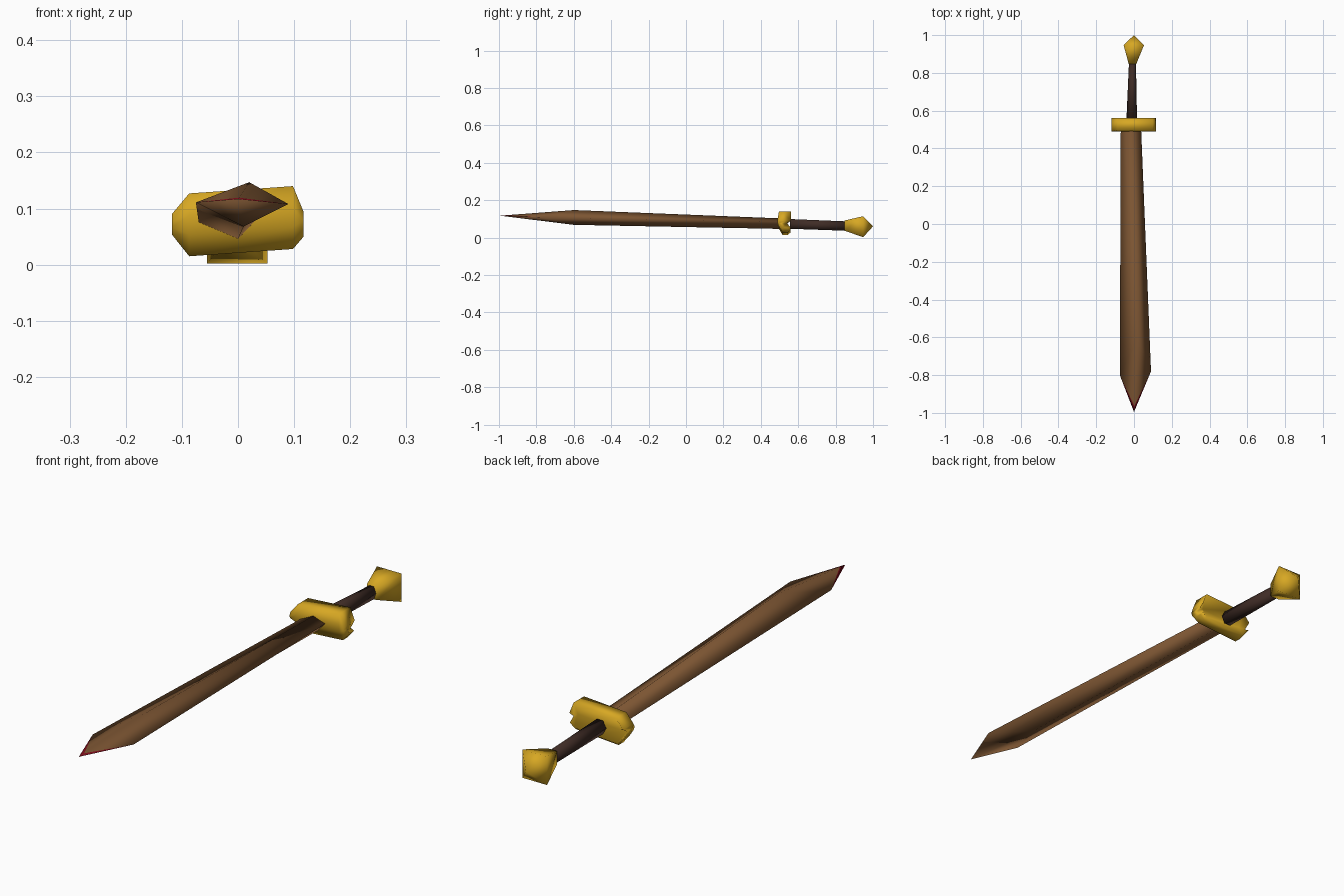
import bpy, bmesh
from mathutils import Vector

cube = bpy.data.objects.get("Cube")
if cube:
    bpy.data.objects.remove(cube, do_unlink=True)


def material(name, rgb):
    m = bpy.data.materials.new(name)
    m.use_nodes = True
    m.diffuse_color = (*rgb, 1)
    m.node_tree.nodes["Principled BSDF"].inputs["Base Color"].default_value = (*rgb, 1)
    return m


wood = material("blade brown", (0.20, 0.09, 0.032))
red = material("tip red", (0.19, 0.004, 0.01))
gold = material("gold", (0.68, 0.39, 0.017))
grip = material("grip brown", (0.05, 0.025, 0.019))


def finish(name, bm, mats):
    bmesh.ops.recalc_face_normals(bm, faces=bm.faces)
    mesh = bpy.data.meshes.new(name)
    bm.to_mesh(mesh)
    bm.free()
    obj = bpy.data.objects.new(name, mesh)
    bpy.context.collection.objects.link(obj)
    for m in mats:
        mesh.materials.append(m)
    mesh.shade_smooth()
    return obj


def loft(bm, rings, cap_start=True, cap_end=True):
    """Skin rings of points; returns the vertex rings."""
    vs = [[bm.verts.new(p) for p in r] for r in rings]
    for a, b in zip(vs, vs[1:]):
        for i in range(len(a)):
            j = (i + 1) % len(a)
            bm.faces.new((a[i], a[j], b[j], b[i]))
    if cap_start:
        bm.faces.new(vs[0])
    if cap_end:
        bm.faces.new(vs[-1])
    return vs


# Blade: diamond section widening to the shoulders, then a point
bm = bmesh.new()
base = [(-0.07, 0.52, 0.075), (-0.015, 0.52, 0.102), (0.037, 0.52, 0.085), (0, 0.52, 0.046)]
shoulder = [(-0.075, -0.8, 0.111), (0.02, -0.6, 0.147), (0.09, -0.78, 0.108), (0.01, -0.6, 0.068)]
left, top, right, bottom = loft(bm, [base, shoulder], cap_end=False)[1]
tip = bm.verts.new((0, -0.995, 0.117))
ridge = bm.verts.new(tip.co.lerp(top.co, 0.08))
for tri in ((left, top, ridge), (top, right, ridge), (right, bottom, tip), (bottom, left, tip)):
    bm.faces.new(tri)
# Red slivers along the upper edges of the point
for tri in ((left, ridge, tip), (ridge, right, tip)):
    bm.faces.new(tri).material_index = 1
finish("blade", bm, [wood, red])

# Guard: notched profile lofted from side to side, shrinking at the ends
bm = bmesh.new()
profile = [(0.497, 1), (0.562, 1), (0.535, 0), (0.558, -0.8), (0.545, -1), (0.515, -1), (0.493, -0.3), (0.49, 0.3)]
stations = [(-0.118, 0.072, 0.018), (-0.087, 0.071, 0.056), (0.098, 0.084, 0.056), (0.117, 0.072, 0.022)]
loft(bm, [[(x, y, z + h * s) for y, s in profile] for x, z, h in stations])
finish("guard", bm, [gold])

# Grip: tapered hexagonal rod
bm = bmesh.new()
hexagon = [(1, 0), (0.5, 1), (-0.5, 1), (-1, 0), (-0.5, -1), (0.5, -1)]
ends = [(-0.012, 0.555, 0.073, 0.028, 0.026), (-0.008, 0.87, 0.061, 0.018, 0.025)]
loft(bm, [[(x + a * u, y, z + b * v) for u, v in hexagon] for x, y, z, a, b in ends])
finish("grip", bm, [grip])

# Pommel: square flare closing to a point
bm = bmesh.new()
square = [(1, 1), (-1, 1), (-1, -1), (1, -1)]
sizes = [(-0.008, 0.847, 0.064, 0.02, 0.027), (-0.001, 0.947, 0.058, 0.054, 0.056)]
rings = loft(bm, [[(x + a * u, y, z + b * v) for u, v in square] for x, y, z, a, b in sizes], cap_end=False)
apex = bm.verts.new(Vector((0, 1.0, 0.06)))
for i in range(4):
    bm.faces.new((rings[1][i], rings[1][(i + 1) % 4], apex))
finish("pommel", bm, [gold])
